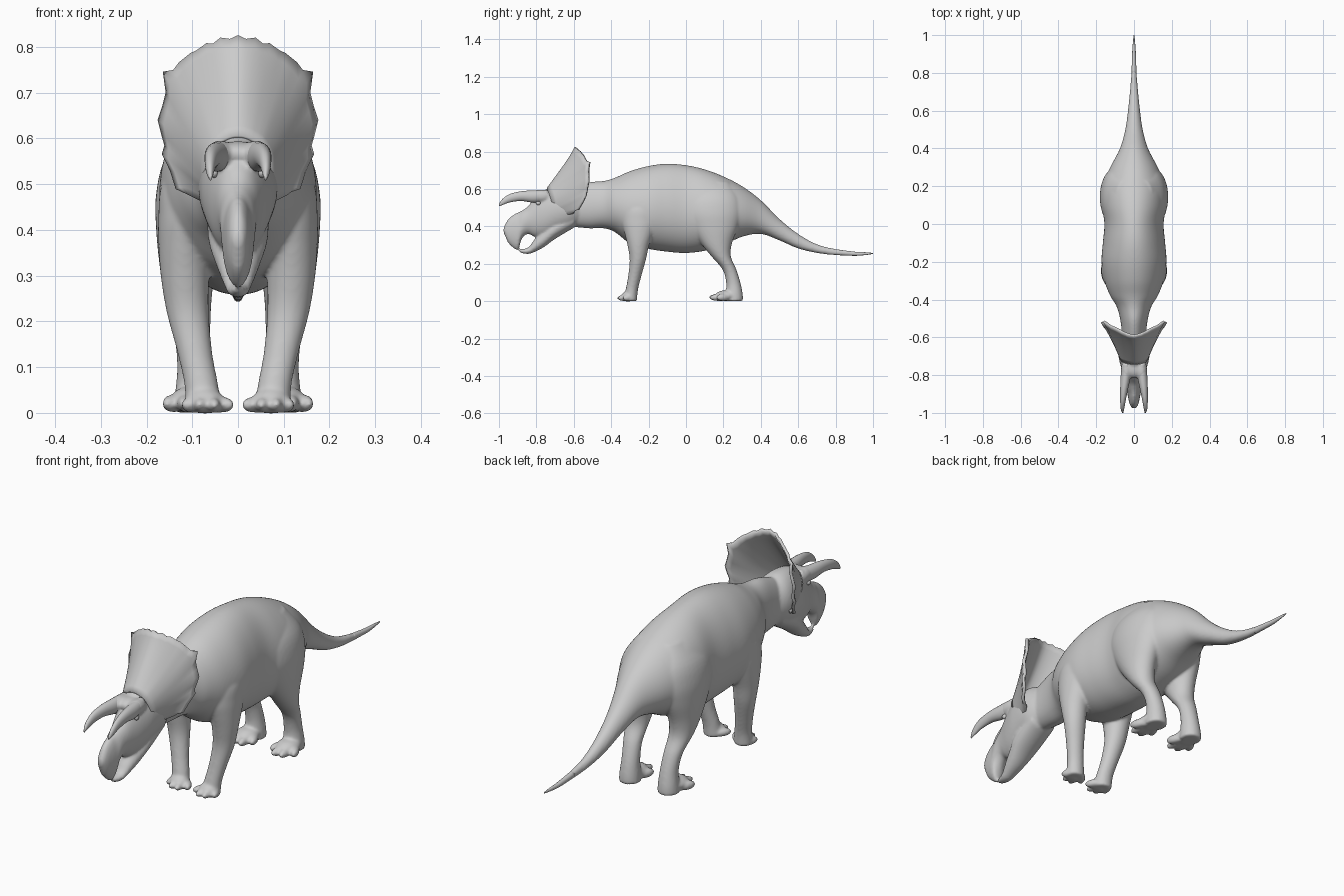
import bpy, bmesh, math
from mathutils import Matrix, Vector


def spline(rows, steps=5):
    # Catmull-Rom smoothing of a list of number rows
    out = []
    for i in range(len(rows) - 1):
        a, b = rows[max(i - 1, 0)], rows[i]
        c, d = rows[i + 1], rows[min(i + 2, len(rows) - 1)]
        for s in range(steps):
            t = s / steps
            out.append([0.5 * (2 * q + (r - p) * t + (2 * p - 5 * q + 4 * r - u) * t * t
                               + (3 * q - p - 3 * r + u) * t ** 3)
                        for p, q, r, u in zip(a, b, c, d)])
    return out + [list(rows[-1])]


def skin(bm, rings):
    vs = [[bm.verts.new(p) for p in ring] for ring in rings]
    n = len(vs[0])
    for a, b in zip(vs, vs[1:]):
        for i in range(n):
            j = (i + 1) % n
            bm.faces.new((a[i], a[j], b[j], b[i]))
    bm.faces.new(vs[0])
    bm.faces.new(vs[-1])


def angles(n):
    return [2 * math.pi * i / n for i in range(n)]


def loft_y(bm, rows, x_sign=1, pear=0.0, n=32):
    # rows: x, y, top z, bottom z, half width
    skin(bm, [[(x_sign * (x + w * math.cos(a) * (1 - pear * math.sin(a))), y,
                (t + b) / 2 + (t - b) / 2 * math.sin(a)) for a in angles(n)]
              for x, y, t, b, w in spline(rows)])


def loft_z(bm, rows, x_sign=1, n=40):
    # rows: x, y, z, half width, half depth
    skin(bm, [[(x_sign * (x + w * math.cos(a)), y + d * math.sin(a), z) for a in angles(n)]
              for x, y, z, w, d in spline(rows)])


def ball(bm, loc, size, turn=0.0):
    m = (Matrix.Translation(loc) @ Matrix.Rotation(turn, 4, 'Z')
         @ Matrix.Diagonal((*size, 1)))
    bmesh.ops.create_uvsphere(bm, u_segments=24, v_segments=16, radius=1, matrix=m)


def toe(bm, root, tip, r):
    root, tip = Vector(root), Vector(tip)
    d = tip - root
    ball(bm, (root + tip) / 2, (r, d.length / 2, r * 1.05), math.atan2(-d.x, d.y))


def make(name, bm):
    bmesh.ops.recalc_face_normals(bm, faces=bm.faces)
    me = bpy.data.meshes.new(name)
    bm.to_mesh(me)
    bm.free()
    me.polygons.foreach_set("use_smooth", [True] * len(me.polygons))
    ob = bpy.data.objects.new(name, me)
    bpy.context.collection.objects.link(ob)
    return ob


# Trunk, neck and tail
bm = bmesh.new()
trunk = [(.97, .26, .25, .005), (.9, .264, .244, .009), (.8, .28, .246, .014),
         (.7, .305, .258, .022), (.6, .36, .282, .032), (.5, .44, .325, .046),
         (.4, .54, .36, .074), (.3, .615, .345, .125), (.2, .667, .30, .164),
         (.1, .705, .27, .168), (0, .727, .258, .156), (-.1, .735, .265, .164),
         (-.2, .723, .28, .171), (-.3, .695, .31, .156), (-.38, .66, .37, .125),
         (-.44, .643, .39, .09), (-.52, .635, .39, .07), (-.62, .60, .40, .06)]
loft_y(bm, [(0, *r) for r in trunk], pear=.10, n=80)

# Skull with hooked upper beak
skull = [(-.55, .56, .42, .055), (-.62, .61, .385, .085), (-.70, .615, .36, .082),
         (-.76, .592, .34, .068), (-.81, .55, .345, .052), (-.845, .508, .36, .043),
         (-.877, .485, .335, .039), (-.897, .475, .277, .035), (-.92, .464, .283, .031),
         (-.95, .44, .311, .024), (-.968, .41, .35, .016), (-.976, .39, .37, .008)]
loft_y(bm, [(0, *r) for r in skull], n=48)

# Lower jaw
jaw = [(-.60, .48, .393, .065), (-.70, .44, .333, .066), (-.76, .385, .289, .05),
       (-.81, .33, .263, .035), (-.84, .29, .253, .026), (-.87, .28, .255, .018),
       (-.89, .279, .263, .010)]
loft_y(bm, [(0, *r) for r in jaw])

# Legs, feet, toes and brow ridges on both sides
hind = [(.05, .13, .64, .05, .10), (.078, .135, .56, .080, .15), (.095, .14, .48, .084, .158),
        (.105, .15, .40, .074, .13), (.11, .163, .31, .06, .083), (.108, .188, .24, .05, .052),
        (.10, .232, .17, .04, .037), (.095, .253, .10, .038, .038), (.095, .258, .04, .043, .045),
        (.095, .258, .001, .045, .047)]
fore = [(.075, -.24, .58, .05, .07), (.095, -.24, .50, .072, .10), (.105, -.245, .43, .069, .10),
        (.115, -.25, .37, .059, .08), (.116, -.255, .30, .053, .058), (.110, -.258, .22, .046, .043),
        (.094, -.275, .13, .038, .035), (.08, -.29, .06, .037, .033), (.075, -.298, .001, .04, .036)]
for s in (1, -1):
    loft_z(bm, hind, s)
    loft_z(bm, fore, s)
    ball(bm, (s * .1, .215, .03), (.047, .06, .029))
    ball(bm, (s * .072, -.31, .026), (.042, .035, .028))
    for x, y in ((.045, .16), (.08, .122), (.12, .125), (.159, .162)):
        toe(bm, (s * (.1 + (x - .1) * .4), .235, .021), (s * x, y, .02), .019)
    for x, y in ((.014, -.34), (.05, -.37), (.085, -.368), (.118, -.338)):
        toe(bm, (s * (.07 + (x - .07) * .4), -.28, .018), (s * x, y, .017), .0165)
    ball(bm, (s * .04, -.775, .562), (.029, .065, .034))
ball(bm, (0, -.765, .566), (.055, .05, .028))
body = make("body", bm)
mod = body.modifiers.new("fuse", 'REMESH')
mod.mode = 'VOXEL'
mod.voxel_size = .006
mod.use_smooth_shade = True
mod = body.modifiers.new("soften", 'SMOOTH')
mod.factor = .5
mod.iterations = 8

# Fine tail end
bm = bmesh.new()
loft_y(bm, [(0, .80, .278, .247, .013), (0, .9, .265, .243, .010),
            (0, .96, .262, .247, .006), (0, 1, .258, .253, .002)], n=16)
make("tail_tip", bm)

# Brow horns and eyes
horn = [(.040, -.74, .595, .54, .022), (.045, -.81, .593, .527, .026), (.053, -.88, .588, .536, .020),
        (.059, -.94, .574, .529, .014), (.061, -.98, .548, .515, .009), (.060, -1, .520, .508, .003)]
for s, side in ((1, "left"), (-1, "right")):
    bm = bmesh.new()
    loft_y(bm, horn, s, n=20)
    make("brow_horn_" + side, bm)
    bm = bmesh.new()
    ball(bm, (s * .052, -.79, .525), (.009, .012, .011))
    make("eye_" + side, bm)

# Neck frill: scalloped rim joined to the skull by a bowed sheet
rim = [(.09, -.60, .475), (.112, -.59, .485), (.132, -.575, .489), (.144, -.55, .53),
       (.162, -.535, .565), (.156, -.53, .585), (.163, -.525, .61), (.171, -.52, .64),
       (.161, -.52, .67), (.153, -.52, .70), (.160, -.515, .745), (.138, -.53, .748),
       (.125, -.54, .765), (.10, -.55, .785), (.088, -.556, .79), (.066, -.568, .806),
       (.052, -.575, .805), (.036, -.582, .818), (.016, -.588, .815), (0, -.590, .823)]
rim = [Vector(p) for p in rim + [(-x, y, z) for x, y, z in reversed(rim[:-1])]]
last = len(rim) - 1
bm = bmesh.new()
grid = []
for i, p in enumerate(rim):
    r = min(3, i, last - i)
    near = rim[i - r:i + r + 1]
    even = sum(near, Vector()) / len(near)
    up = max(0, (even.z - .475) / .345)
    root = Vector((even.x * .42, -.69 - .05 * up, .45 + .155 * up))
    col = []
    for k in range(11):
        t = k / 10
        q = root.lerp(even.lerp(p, t ** 4), t)
        q.y += .03 * t * (1 - t) * min(1, abs(p.x) / .1)
        col.append(bm.verts.new(q))
    grid.append(col)
for a, b in zip(grid, grid[1:]):
    for k in range(10):
        bm.faces.new((a[k], a[k + 1], b[k + 1], b[k]))
frill = make("neck_frill", bm)
mod = frill.modifiers.new("thickness", 'SOLIDIFY')
mod.thickness = .012
mod.offset = 0
